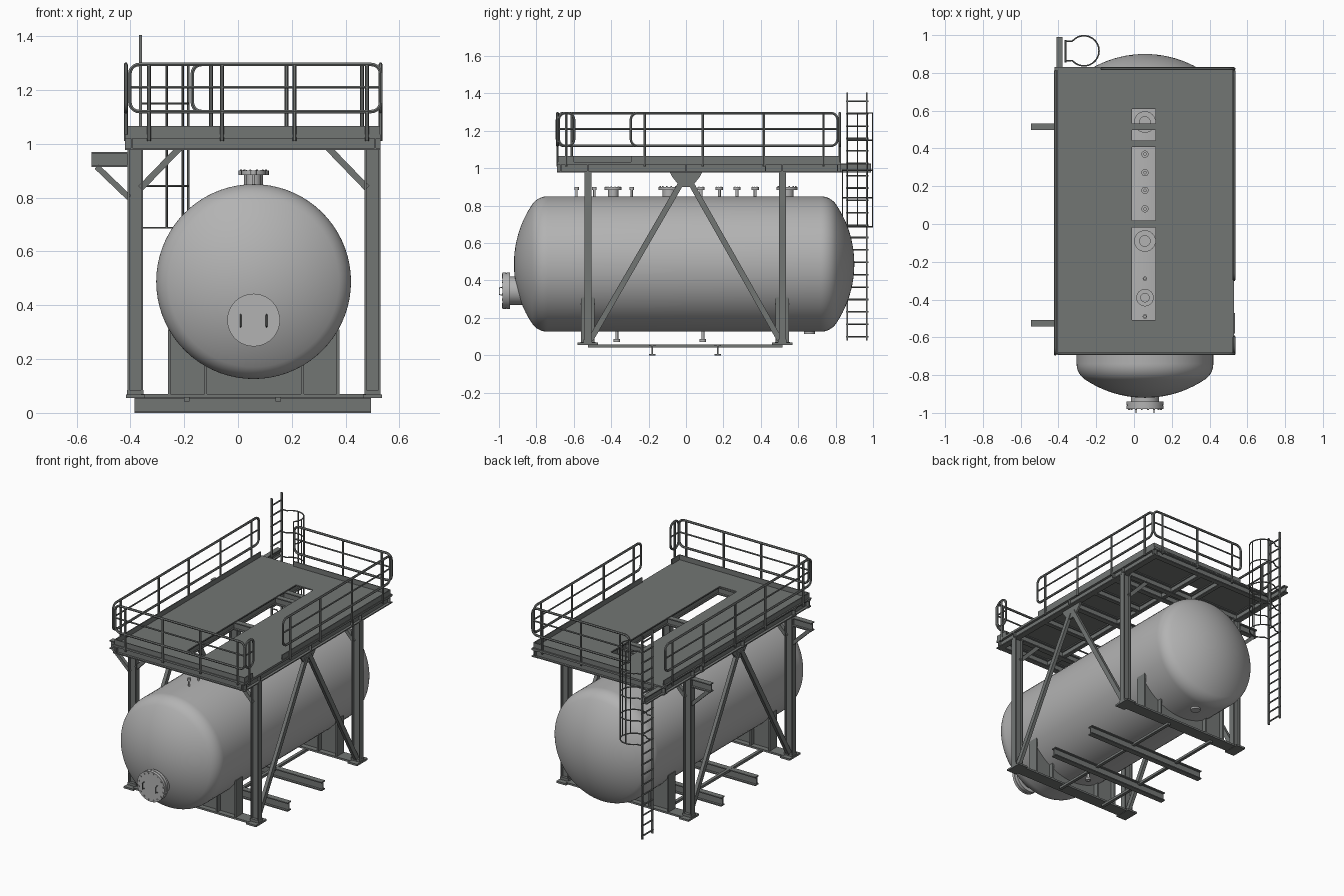
import bpy, bmesh, math
from mathutils import Vector, Matrix

if "Cube" in bpy.data.objects:
    bpy.data.objects.remove(bpy.data.objects["Cube"])

def material(name, c):
    m = bpy.data.materials.new(name)
    m.diffuse_color = (*c, 1)
    m.use_nodes = True
    m.node_tree.nodes["Principled BSDF"].inputs["Base Color"].default_value = m.diffuse_color
    return m

STEEL = material("dark grey steel", (0.17, 0.18, 0.175))
TANK = material("light grey tank", (0.45, 0.45, 0.45))

def finish(name, bm, mat, smooth=False):
    bmesh.ops.recalc_face_normals(bm, faces=bm.faces)
    me = bpy.data.meshes.new(name)
    bm.to_mesh(me)
    bm.free()
    me.materials.append(mat)
    ob = bpy.data.objects.new(name, me)
    bpy.context.collection.objects.link(ob)
    if smooth:
        bpy.ops.object.select_all(action='DESELECT')
        ob.select_set(True)
        bpy.context.view_layer.objects.active = ob
        bpy.ops.object.shade_smooth_by_angle(angle=math.radians(35))
    return ob

def boxes(name, items, mat=STEEL):
    """each item: x0, x1, y0, y1, z0, z1"""
    bm = bmesh.new()
    for x0, x1, y0, y1, z0, z1 in items:
        m = Matrix.Translation(((x0+x1)/2, (y0+y1)/2, (z0+z1)/2)) @ Matrix.Diagonal((x1-x0, y1-y0, z1-z0, 1))
        bmesh.ops.create_cube(bm, size=1, matrix=m)
    finish(name, bm, mat)

def beam(name, a, b, w, d, up, t=0.007, solid=False):
    """I-section (or solid bar) from a to b; d is the depth along 'up'"""
    a, b = Vector(a), Vector(b)
    ax = (b - a).normalized()
    side = ax.cross(Vector(up)).normalized()
    up = side.cross(ax)
    w, d, s = w/2, d/2, t/2
    q = [(w, d), (w, d-t), (s, d-t)]
    prof = [(w, d), (w, -d), (-w, -d), (-w, d)] if solid else (
        q + [(u, -v) for u, v in q[::-1]] + [(-u, -v) for u, v in q] + [(-u, v) for u, v in q[::-1]])
    bm = bmesh.new()
    r0, r1 = [[bm.verts.new(p + side*u + up*v) for u, v in prof] for p in (a, b)]
    n = len(prof)
    for i in range(n):
        bm.faces.new((r0[i], r0[(i+1) % n], r1[(i+1) % n], r1[i]))
    bm.faces.new(r0)
    bm.faces.new(r1)
    finish(name, bm, STEEL)

def lathe(name, prof, origin, axis, mat=TANK, seg=32, bolts=None):
    """spin (radius, height) points about axis; bolts = (count, circle radius, height, size)"""
    M = Matrix.Translation(origin) @ Vector(axis).to_track_quat('Z', 'Y').to_matrix().to_4x4()
    bm = bmesh.new()
    vs = [bm.verts.new((r, 0, h)) for r, h in prof]
    es = [bm.edges.new(p) for p in zip(vs, vs[1:])]
    bmesh.ops.spin(bm, geom=vs+es, cent=(0, 0, 0), axis=(0, 0, 1), angle=2*math.pi, steps=seg)
    bmesh.ops.remove_doubles(bm, verts=bm.verts, dist=1e-5)
    if bolts:
        n, R, h, s = bolts
        for i in range(n):
            t = 2*math.pi*(i+.5)/n
            bmesh.ops.create_cone(bm, cap_ends=True, segments=6, radius1=s, radius2=s, depth=2*s,
                                  matrix=Matrix.Translation((R*math.cos(t), R*math.sin(t), h)))
    bm.transform(M)
    finish(name, bm, mat, True)

def tubes(name, paths, r, res=1):
    """round bars along paths; each path is (points, closed)"""
    cu = bpy.data.curves.new(name, 'CURVE')
    cu.dimensions = '3D'
    cu.bevel_depth, cu.bevel_resolution, cu.use_fill_caps = r, res, True
    for pts, closed in paths:
        s = cu.splines.new('POLY')
        s.points.add(len(pts)-1)
        for p, c in zip(s.points, pts):
            p.co = (*c, 1)
        s.use_cyclic_u = closed
    ob = bpy.data.objects.new(name, cu)
    bpy.context.collection.objects.link(ob)
    me = bpy.data.meshes.new_from_object(ob.evaluated_get(bpy.context.evaluated_depsgraph_get()))
    bpy.data.objects.remove(ob)
    bm = bmesh.new()
    bm.from_mesh(me)
    finish(name, bm, STEEL, True)

# ---- tank with dished heads
TX, TZ, R, K, H = 0.058, 0.488, 0.362, 0.10, 0.18
RC = (K*K - (R-K)**2 - H*H) / (2*K - 2*H)
ang = math.atan2(R-K, RC-H)
head = [(RC*math.sin(ang*i/10), H-RC+RC*math.cos(ang*i/10)) for i in range(11)]
head += [(R-K+K*math.sin(t), K*math.cos(t)) for t in (ang+(math.pi/2-ang)*i/8 for i in range(1, 9))]
lathe("tank_shell", [(r, -0.74-h) for r, h in head] + [(r, 0.72+h) for r, h in head[::-1]],
      (TX, 0, TZ), (0, 1, 0), seg=72)

# ---- front manway with bolted cover and handles
lathe("front_manway", [(0.075, 0), (0.075, 0.13), (0.098, 0.13), (0.098, 0.149), (0.095, 0.149),
      (0.095, 0.152), (0.098, 0.152), (0.098, 0.17), (0, 0.17)], (TX, -0.81, 0.345), (0, -1, 0), seg=40,
      bolts=(16, 0.087, 0.168, 0.006))
tubes("manway_handles", [([(x, -0.978, 0.32), (x, -0.998, 0.325), (x, -0.998, 0.36), (x, -0.978, 0.365)], False)
      for x in (0.01, 0.106)], 0.003)

# ---- top and bottom nozzles
def nozzle(name, y, r, neck, z0=0.83, z1=0.9, d=1, n=8):
    L = abs(z1-z0)
    lathe(name, [(neck, 0), (neck, L-0.015), (r, L-0.015), (r, L), (neck*.8, L), (neck*.8, L-0.01), (0, L-0.01)],
          (TX, y, z0), (0, 0, d), seg=24, bolts=(n, (r+neck)/2+0.002, L, r*0.07))
for i, (y, r, nk) in enumerate([(0.54, 0.057, 0.035), (-0.09, 0.057, 0.035), (-0.39, 0.046, 0.028)]):
    nozzle(f"large_nozzle_{i}", y, r, nk, n=12)
for i, y in enumerate((0.37, 0.272, 0.178, 0.08)):
    nozzle(f"small_nozzle_{i}", y, 0.019, 0.008)
for i, y in enumerate((-0.29, -0.49, -0.585)):
    nozzle(f"vent_nozzle_{i}", y, 0.012, 0.006)
for i, y in enumerate((-0.37, 0.09)):
    nozzle(f"drain_nozzle_{i}", y, 0.018, 0.008, 0.14, 0.072, -1)
lathe("rear_drain", [(0.03, 0), (0.03, 0.04), (0, 0.04)], (TX, 0.66, 0.155), (0, 0, -1))

# ---- saddles: web, side and inner ribs, base plate
CY, CX = (-0.525, 0.515), (-0.382, 0.50)
for n, y in zip(("front", "rear"), CY):
    sx0, sx1 = TX-0.319, TX+0.319
    parts = [(sx0, sx1, y-0.006, y+0.006, 0.07, 0.305), (-0.36, 0.475, y-0.04, y+0.04, 0.058, 0.07)]
    parts += [(x-0.005, x+0.005, y-0.036, y+0.036, 0.07, z) for x, z in
              ((sx0+.005, 0.31), (-0.12, 0.19), (0.24, 0.19), (sx1-.005, 0.31))]
    boxes(n + "_saddle", parts)

# ---- columns, base plates, side bracing, knee braces
for sx, x in zip(("left", "right"), CX):
    s = 1 if x < 0 else -1
    for sy, y in zip(("front", "rear"), CY):
        beam(f"{sy}_{sx}_column", (x, y, 0.06), (x, y, 0.985), 0.037, 0.058, (1, 0, 0))
        boxes(f"{sy}_{sx}_base_plate", [(x-0.035, x+0.035, y-0.055, y+0.055, 0.056, 0.068),
              (x-0.03, x+0.03, y-0.022, y+0.022, 0.068, 0.085)])
        beam(f"{sy}_{sx}_side_brace", (x, y*0.97, 0.085), (x, 0.015*(1 if y > 0 else -1), 0.94), 0.022, 0.03,
             (0, 0, 1), solid=True)
        beam(f"{sy}_{sx}_knee_brace", (x+s*0.02, y, 0.835), (x+s*0.165, y, 0.985), 0.024, 0.024, (0, 0, 1), solid=True)
    # gusset where the braces meet
    bm = bmesh.new()
    f = bm.faces.new([bm.verts.new((x-0.006, y, z)) for y, z in
                      ((-0.09, 0.985), (0.09, 0.985), (0.075, 0.955), (0.03, 0.9), (-0.03, 0.9), (-0.075, 0.955))])
    g = bmesh.ops.extrude_face_region(bm, geom=[f])
    bmesh.ops.translate(bm, vec=(0.012, 0, 0), verts=[v for v in g['geom'] if isinstance(v, bmesh.types.BMVert)])
    finish(f"{sx}_gusset", bm, STEEL)

# ---- ground beams and ties
for i, y in enumerate((-0.18, 0.17)):
    beam(f"ground_beam_{i}", (-0.385, y, 0.029), (0.495, y, 0.029), 0.036, 0.058, (0, 0, 1))
for i, x in enumerate((-0.19, 0.15)):
    beam(f"ground_tie_{i}", (x, CY[0], 0.051), (x, CY[1], 0.051), 0.02, 0.016, (0, 0, 1), solid=True)

# ---- platform frame
Z = 1.002
for i, x in enumerate((-0.395, 0.51)):
    beam(f"edge_beam_{i}", (x, -0.69, Z), (x, 0.83, Z), 0.04, 0.05, (0, 0, 1))
for i, y in enumerate((-0.67, CY[0], -0.26, 0.0, 0.215, 0.425, CY[1], 0.81)):
    if i in (2, 4):  # joists that stop at the deck opening
        for a, b in ((-0.39, -0.03), (0.135, 0.51)):
            beam(f"joist_{i}", (a, y, Z), (b, y, Z), 0.025, 0.045, (0, 0, 1))
    else:
        beam(f"cross_beam_{i}", (-0.42, y, Z), (0.53, y, Z), 0.035, 0.05, (0, 0, 1))
for i, x in enumerate((-0.03, 0.135)):
    beam(f"opening_beam_{i}", (x, -0.67, Z), (x, 0.81, Z), 0.025, 0.045, (0, 0, 1))
beam("ladder_support_beam", (-0.395, 0.8, Z), (-0.395, 0.99, Z), 0.032, 0.048, (0, 0, 1))

# ---- deck with long opening, toe plates
boxes("deck", [(-0.42, -0.01, -0.69, 0.83, 1.026, 1.034), (0.115, 0.53, -0.69, 0.83, 1.026, 1.034),
      (-0.01, 0.115, -0.69, -0.51, 1.026, 1.034), (-0.01, 0.115, 0.61, 0.83, 1.026, 1.034)])
boxes("toe_plates", [(-0.405, 0.525, -0.685, -0.679, 1.034, 1.066), (-0.17, 0.525, 0.814, 0.82, 1.034, 1.066),
      (-0.411, -0.405, -0.685, 0.815, 1.034, 1.066), (0.521, 0.527, -0.295, 0.815, 1.034, 1.066),
      (0.521, 0.527, -0.685, -0.6, 1.034, 1.066)])

# ---- guard rails: rounded loop, mid rail, posts
def rail(name, along_x, fixed, a, b, posts):
    P = lambda u, z: (u, fixed, z) if along_x else (fixed, u, z)
    r = 0.035
    loop = []
    for cu, cz, t0 in ((b-r, 1.295-r, 0), (a+r, 1.295-r, 90), (a+r, 1.12+r, 180), (b-r, 1.12+r, 270)):
        loop += [P(cu+r*math.cos(t), cz+r*math.sin(t)) for t in (math.radians(t0+18*k) for k in range(6))]
    tubes(name, [(loop, True)] + [([P(p, 1.01), P(p, 1.295)], False) for p in posts], 0.0075)
    tubes(name + "_mid_bar", [([P(a, 1.21), P(b, 1.21)], False)], 0.005)

rail("front_rail", True, -0.687, -0.402, 0.53, (-0.33, -0.06, 0.21, 0.48))
rail("rear_rail", True, 0.822, -0.17, 0.53, (-0.1, 0.18, 0.46))
rail("left_rail", False, -0.417, -0.69, 0.81, (-0.61, -0.22, 0.09, 0.415, 0.735))
rail("right_rail", False, 0.53, -0.295, 0.81, (-0.22, 0.09, 0.415, 0.735))
rail("corner_rail", False, 0.53, -0.68, -0.598, (-0.64,))

# ---- ladder and safety cage
LX, CXG, CYG, CR = -0.362, -0.265, 0.917, 0.08
boxes("ladder_rails", [(LX-0.006, LX+0.006, y-0.004, y+0.004, 0.08, 1.405) for y in (0.863, 0.967)])
tubes("ladder_rungs", [([(LX, 0.855, z), (LX, 0.975, z)], False) for z in (0.1+0.0662*i for i in range(20))], 0.005)
def arc(t):
    return (CXG+CR*math.cos(math.radians(t)), CYG+CR*math.sin(math.radians(t)))
hoops = []
for z in (0.688, 0.843, 0.99, 1.15, 1.295):
    full = z < 1.1
    pts = [(LX, 0.967, z)] + [(*arc(t), z) for t in range(140, -145 if full else -50, -14)]
    hoops.append((pts + ([(LX, 0.863, z)] if full else []), False))
tubes("cage_hoops", hoops, 0.004)
tubes("cage_bars", [([(*arc(t), 0.688), (*arc(t), 1.295 if t > -60 else 0.99)], False)
      for t in (90, 42, 0, -42, -90)], 0.004)

# ---- left side outrigger brackets
for n, y in zip(("front", "rear"), CY):
    beam(f"{n}_bracket", (-0.545, y, 0.942), (-0.405, y, 0.942), 0.035, 0.055, (0, 0, 1))
    beam(f"{n}_bracket_brace", (-0.525, y, 0.915), (-0.405, y, 0.8), 0.022, 0.022, (0, 0, 1), solid=True)
